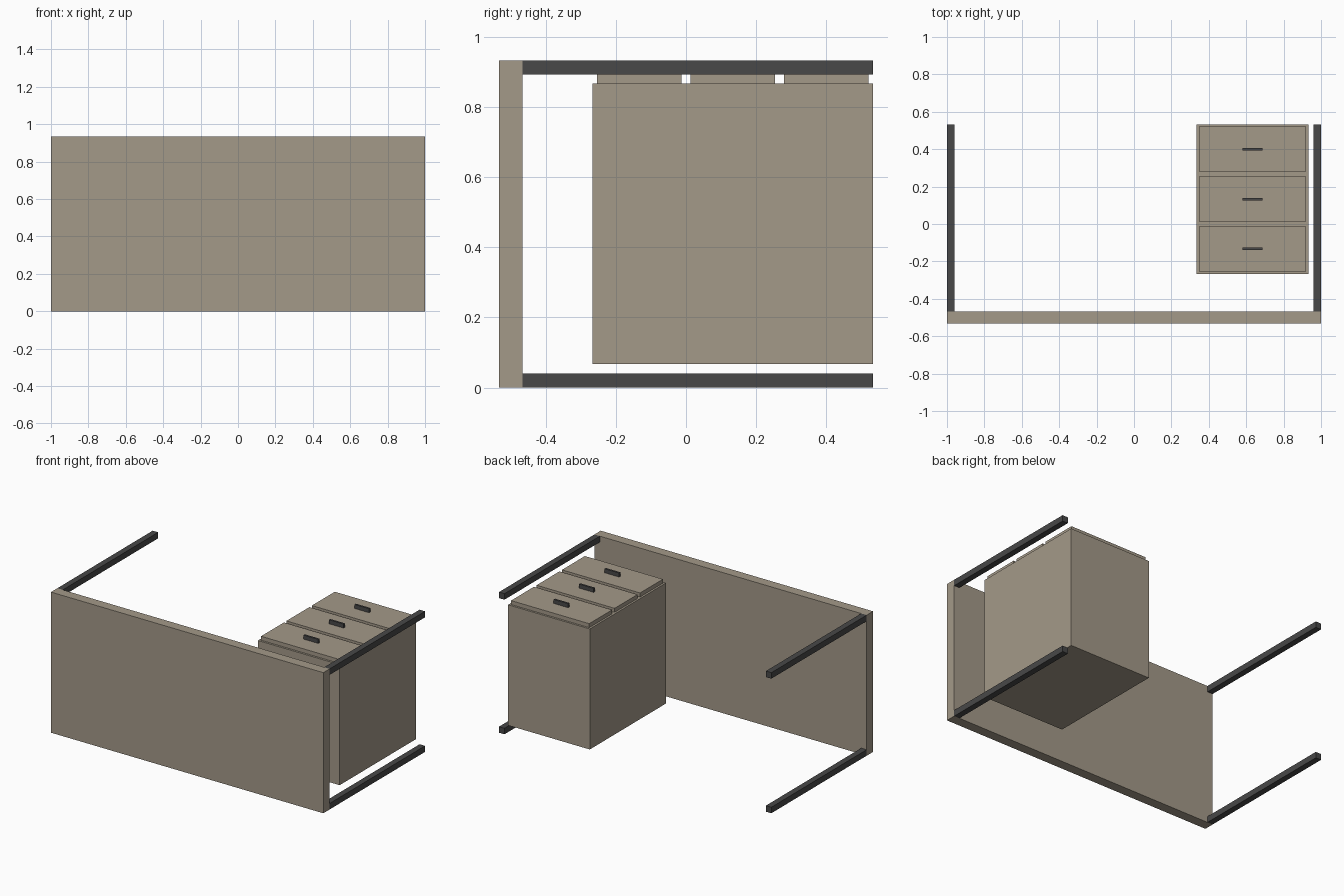
import bpy

if "Cube" in bpy.data.objects:
    bpy.data.objects.remove(bpy.data.objects["Cube"])


def material(name, rgb):
    m = bpy.data.materials.new(name)
    m.diffuse_color = (*rgb, 1)
    m.use_nodes = True
    m.node_tree.nodes["Principled BSDF"].inputs["Base Color"].default_value = m.diffuse_color
    return m


wood = material("wood", (0.37, 0.32, 0.25))
metal = material("dark_metal", (0.065, 0.065, 0.065))


def box(name, x, y, z, mat):
    """Box spanning the given (min, max) range on each axis."""
    spans = (x, y, z)
    bpy.ops.mesh.primitive_cube_add(size=1, location=[(a + b) / 2 for a, b in spans])
    ob = bpy.context.object
    ob.name = name
    ob.scale = [b - a for a, b in spans]
    bpy.ops.object.transform_apply(location=False, rotation=False, scale=True)
    ob.data.materials.append(mat)
    return ob


# Desk lies on its long edge, so the tabletop is a vertical panel at the front
box("tabletop", (-1, 1), (-0.5333, -0.4667), (0, 0.9333), wood)

# Four square legs at the corners of the tabletop
for side, x in (("left", -1), ("right", 0.96)):
    for level, z in (("lower", 0), ("upper", 0.8933)):
        box(f"{side}_{level}_leg", (x, x + 0.04), (-0.4667, 0.5333), (z, z + 0.04), metal)

# Drawer cabinet
box("drawer_cabinet", (0.3333, 0.9333), (-0.2667, 0.5333), (0.0667, 0.8667), wood)

# Three drawer fronts with bar handles
for i in range(3):
    y = -0.1333 + i * 0.2667
    box(f"drawer_front_{i + 1}", (0.3467, 0.92), (y - 0.12, y + 0.12), (0.8667, 0.8933), wood)
    box(f"drawer_handle_{i + 1}", (0.58, 0.6867), (y - 0.0067, y + 0.0067), (0.8933, 0.92), metal)
